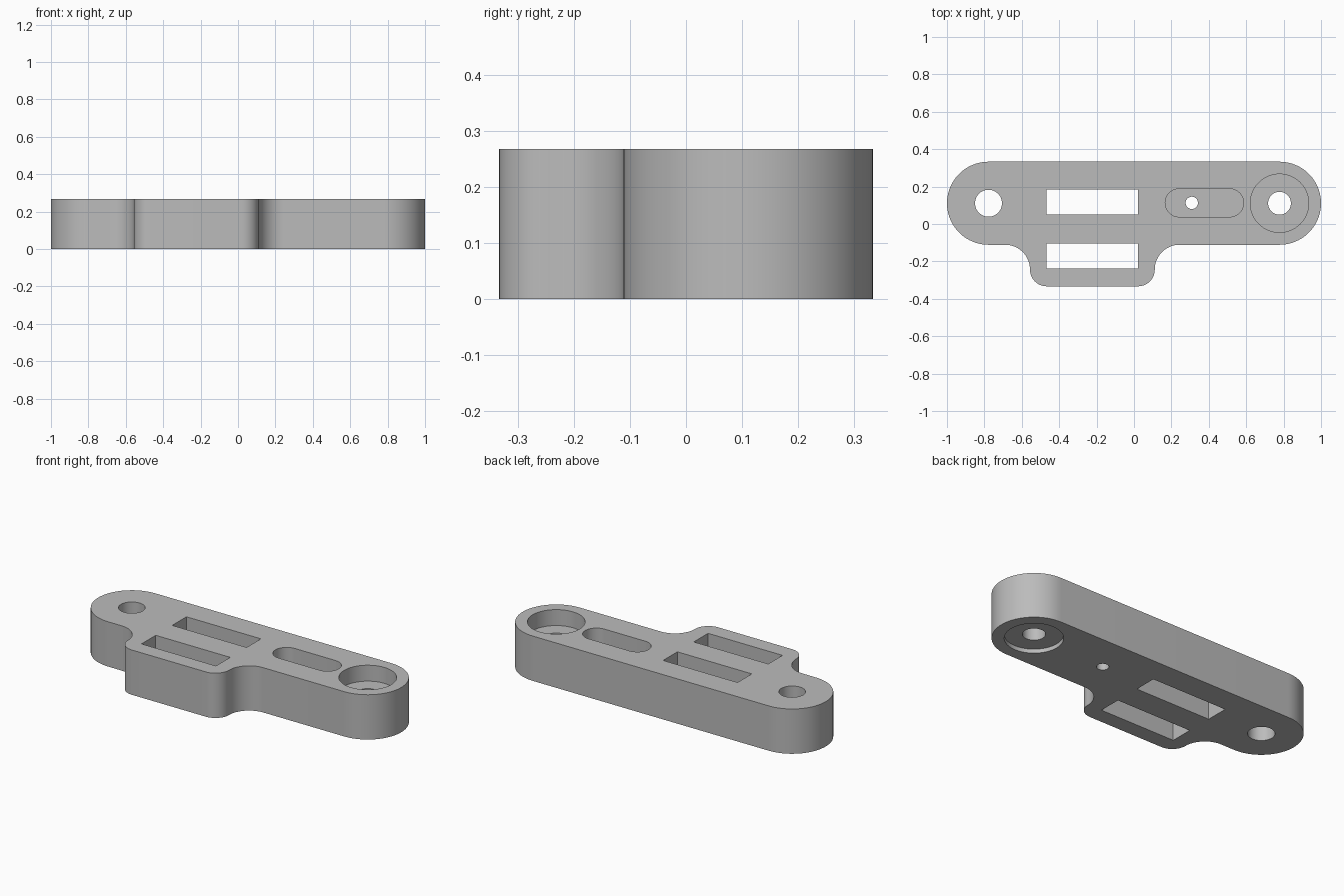
import bpy, bmesh, math

if "Cube" in bpy.data.objects:
    bpy.data.objects.remove(bpy.data.objects["Cube"])

H = 0.267      # plate thickness
CY = 0.111     # long axis of the plate
R = 0.222      # end radius

grey = bpy.data.materials.new("plain grey")
grey.diffuse_color = (0.5, 0.5, 0.5, 1)
grey.use_nodes = True
grey.node_tree.nodes["Principled BSDF"].inputs["Base Color"].default_value = grey.diffuse_color


def arc(cx, cy, r, a0, a1, n):
    """Points along an arc, angles in degrees."""
    angles = [math.radians(a0 + (a1 - a0) * i / n) for i in range(n + 1)]
    return [(cx + r * math.cos(a), cy + r * math.sin(a)) for a in angles]


def prism(name, outline, z0, z1):
    """Closed counter-clockwise outline extruded from z0 to z1."""
    bm = bmesh.new()
    low = [bm.verts.new((x, y, z0)) for x, y in outline]
    high = [bm.verts.new((x, y, z1)) for x, y in outline]
    bm.faces.new(low[::-1])
    bm.faces.new(high)
    for i in range(len(low)):
        j = (i + 1) % len(low)
        bm.faces.new((low[i], low[j], high[j], high[i]))
    mesh = bpy.data.meshes.new(name)
    bm.to_mesh(mesh)
    bm.free()
    mesh.materials.append(grey)
    obj = bpy.data.objects.new(name, mesh)
    bpy.context.collection.objects.link(obj)
    return obj


def circle(cx, cy, r, n=64):
    return arc(cx, cy, r, 0, 360, n)[:-1]


def capsule(x0, x1, cy, r):
    return arc(x1, cy, r, -90, 90, 24) + arc(x0, cy, r, 90, 270, 24)


def rect(x0, x1, y0, y1):
    return [(x0, y0), (x1, y0), (x1, y1), (x0, y1)]


# Plate outline: rounded ends, front tab with rounded corners and fillets
F, C = 0.133, 0.089
X0, X1, Y0, Y1 = -0.556, 0.111, -0.333, CY - R
outline = (arc(0.778, CY, R, -90, 90, 40)
           + arc(-0.778, CY, R, 90, 270, 40)
           + arc(X0 - F, Y1 - F, F, 90, 0, 16)
           + arc(X0 + C, Y0 + C, C, 180, 270, 16)
           + arc(X1 - C, Y0 + C, C, 270, 360, 16)
           + arc(X1 + F, Y1 - F, F, 180, 90, 16))
plate = prism("mounting_plate", outline, 0, H)

# Openings: through holes, windows, slot and counterbores
LO, HI = -0.1, H + 0.1
cutters = [
    prism("left_hole_cutter", circle(-0.778, CY, 0.072), LO, HI),
    prism("right_hole_cutter", circle(0.778, CY, 0.061), LO, HI),
    prism("top_counterbore_cutter", circle(0.778, CY, 0.156), H - 0.095, HI),
    prism("bottom_counterbore_cutter", circle(0.778, CY, 0.156), LO, 0.024),
    prism("back_window_cutter", rect(-0.469, 0.022, 0.05, 0.184), LO, HI),
    prism("front_window_cutter", rect(-0.469, 0.022, -0.239, -0.105), LO, HI),
    prism("slot_cutter", capsule(0.242, 0.511, CY + 0.002, 0.075), H - 0.2, HI),
    prism("pin_hole_cutter", circle(0.309, CY + 0.002, 0.033, 40), LO, HI),
]
bpy.context.view_layer.objects.active = plate
for cutter in cutters:
    mod = plate.modifiers.new(cutter.name, 'BOOLEAN')
    mod.operation = 'DIFFERENCE'
    mod.solver = 'EXACT'
    mod.object = cutter
    bpy.ops.object.modifier_apply(modifier=mod.name)
for cutter in cutters:
    bpy.data.objects.remove(cutter, do_unlink=True)

bpy.ops.object.select_all(action='DESELECT')
plate.select_set(True)
bpy.ops.object.shade_smooth_by_angle(angle=math.radians(30))
